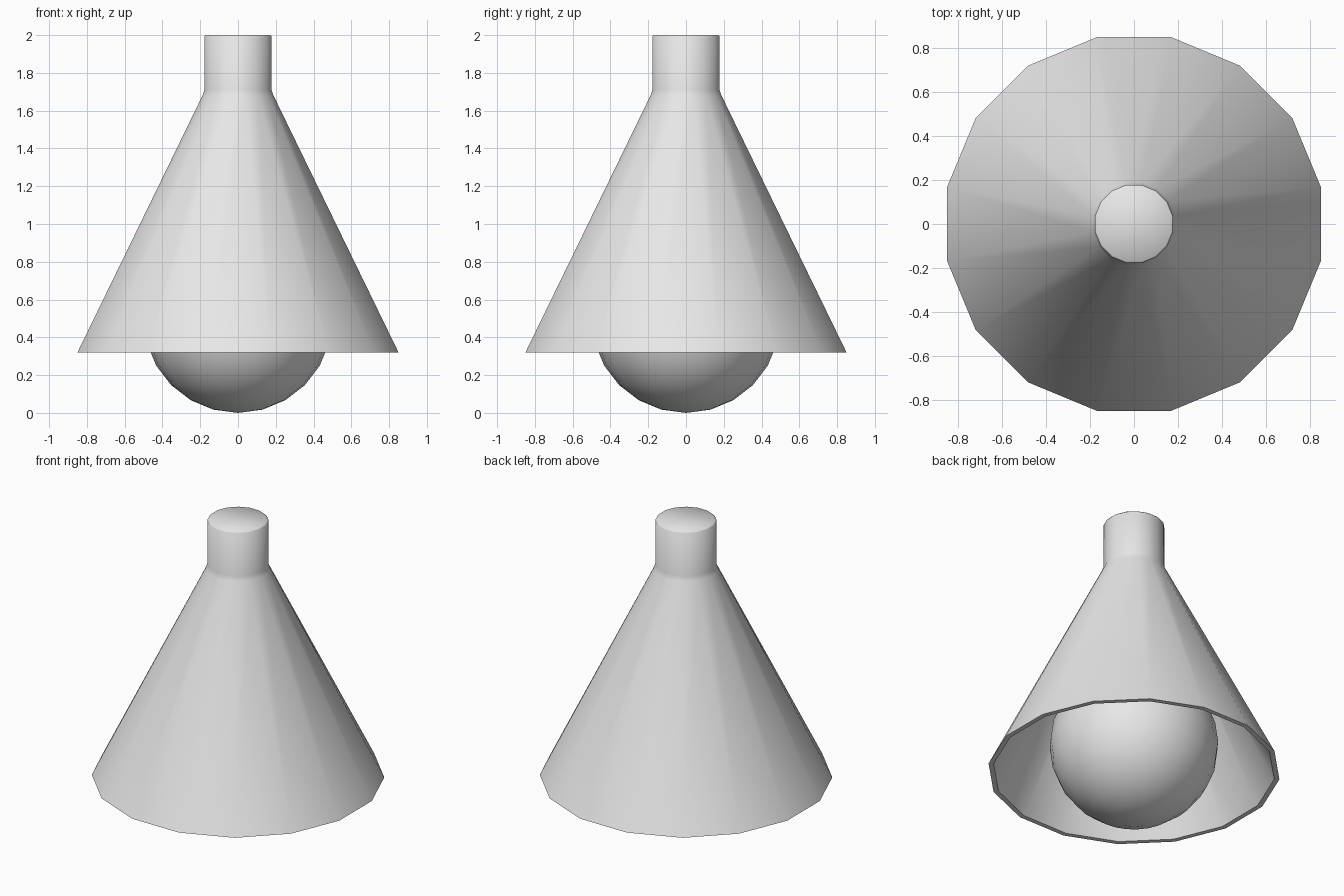
import bpy
import bmesh
import math

cube = bpy.data.objects.get("Cube")
if cube:
    bpy.data.objects.remove(cube, do_unlink=True)

SIDES = 16
FLAT = math.cos(math.pi / SIDES)   # converts flat-side distance to corner radius

grey = bpy.data.materials.new("light_grey")
grey.use_nodes = True
grey.diffuse_color = (0.8, 0.8, 0.8, 1)
grey.node_tree.nodes["Principled BSDF"].inputs["Base Color"].default_value = (0.8, 0.8, 0.8, 1)


def finish(name, bm, angle):
    """Turn a bmesh into a smooth-shaded object."""
    bmesh.ops.recalc_face_normals(bm, faces=bm.faces)
    mesh = bpy.data.meshes.new(name)
    bm.to_mesh(mesh)
    bm.free()
    mesh.materials.append(grey)
    obj = bpy.data.objects.new(name, mesh)
    bpy.context.collection.objects.link(obj)
    bpy.ops.object.select_all(action='DESELECT')
    obj.select_set(True)
    bpy.context.view_layer.objects.active = obj
    bpy.ops.object.shade_smooth_by_angle(angle=math.radians(angle))
    return obj


def lathe(name, profile, angle):
    """Skin rings of (radius, z) and cap both ends."""
    bm = bmesh.new()
    rings = []
    for radius, z in profile:
        turns = [(i + 0.5) * math.tau / SIDES for i in range(SIDES)]
        rings.append([bm.verts.new((radius / FLAT * math.cos(t),
                                    radius / FLAT * math.sin(t), z)) for t in turns])
    for low, high in zip(rings, rings[1:]):
        for i in range(SIDES):
            j = (i + 1) % SIDES
            bm.faces.new((low[i], low[j], high[j], high[i]))
    for end in (rings[0], rings[-1]):
        bm.faces.new(end)
    return finish(name, bm, angle)


# Hollow conical shade with its neck: inside from the top down, then outside up
lathe("lamp_shade", [
    (0.15, 1.97), (0.15, 1.69), (0.82, 0.32),
    (0.85, 0.32), (0.188, 1.68), (0.178, 1.71),
    (0.178, 1.992), (0.17, 2.0),
], 50)

# Socket holding the bulb inside the shade
lathe("bulb_socket", [(0.12, 0.95), (0.12, 1.97)], 40)

# Round bulb
bulb = bmesh.new()
bmesh.ops.create_uvsphere(bulb, u_segments=24, v_segments=12, radius=0.5)
bmesh.ops.translate(bulb, verts=bulb.verts, vec=(0, 0, 0.5))
finish("bulb", bulb, 40)
